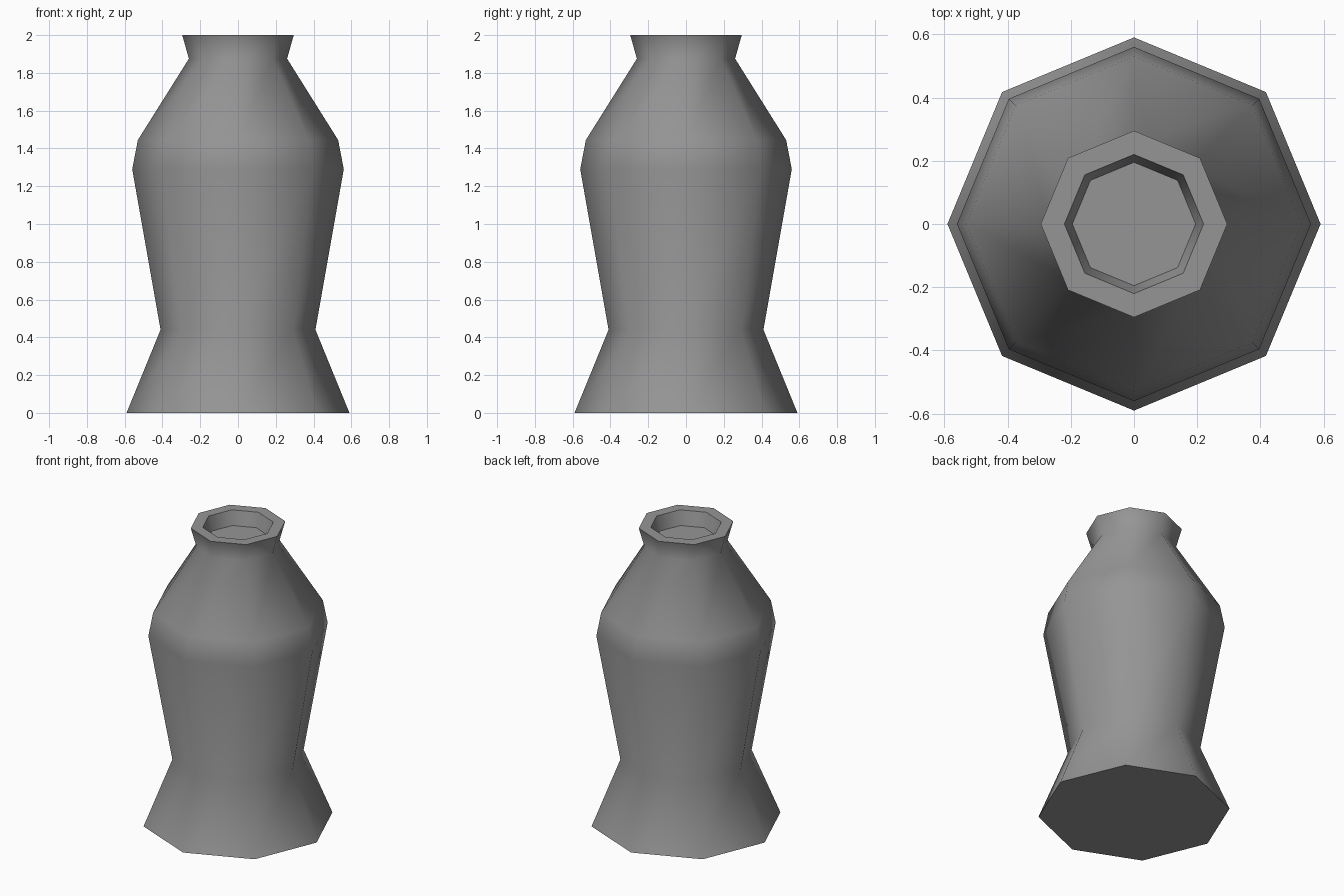
import bpy, bmesh, math

cube = bpy.data.objects.get("Cube")
if cube:
    bpy.data.objects.remove(cube, do_unlink=True)

SIDES = 8

# Single clay-grey colour
grey = bpy.data.materials.new("plain_grey")
colour = (0.30, 0.30, 0.30, 1)
grey.diffuse_color = colour
grey.use_nodes = True
grey.node_tree.nodes["Principled BSDF"].inputs["Base Color"].default_value = colour

# (radius, height): flared foot, waist, shoulder, neck, lip, recessed mouth
profile = [(0.59, 0), (0.41, 0.44), (0.56, 1.29), (0.53, 1.445),
           (0.26, 1.875), (0.295, 2), (0.22, 2), (0.195, 1.905)]


def ring(bm, radius, z):
    return [bm.verts.new((radius * math.cos(i * math.tau / SIDES),
                          radius * math.sin(i * math.tau / SIDES), z))
            for i in range(SIDES)]


# Vase body: stacked octagonal rings, capped at the foot and the mouth floor
bm = bmesh.new()
rings = [ring(bm, r, z) for r, z in profile]
for low, high in zip(rings, rings[1:]):
    for i in range(SIDES):
        j = (i + 1) % SIDES
        bm.faces.new((low[i], low[j], high[j], high[i]))
bm.faces.new(rings[0][::-1])
bm.faces.new(rings[-1])

mesh = bpy.data.meshes.new("vase")
bm.to_mesh(mesh)
bm.free()
mesh.materials.append(grey)
vase = bpy.data.objects.new("vase", mesh)
bpy.context.collection.objects.link(vase)

# Soft body, crisp lip and foot
bpy.context.view_layer.objects.active = vase
vase.select_set(True)
bpy.ops.object.shade_smooth_by_angle(angle=math.radians(60))
